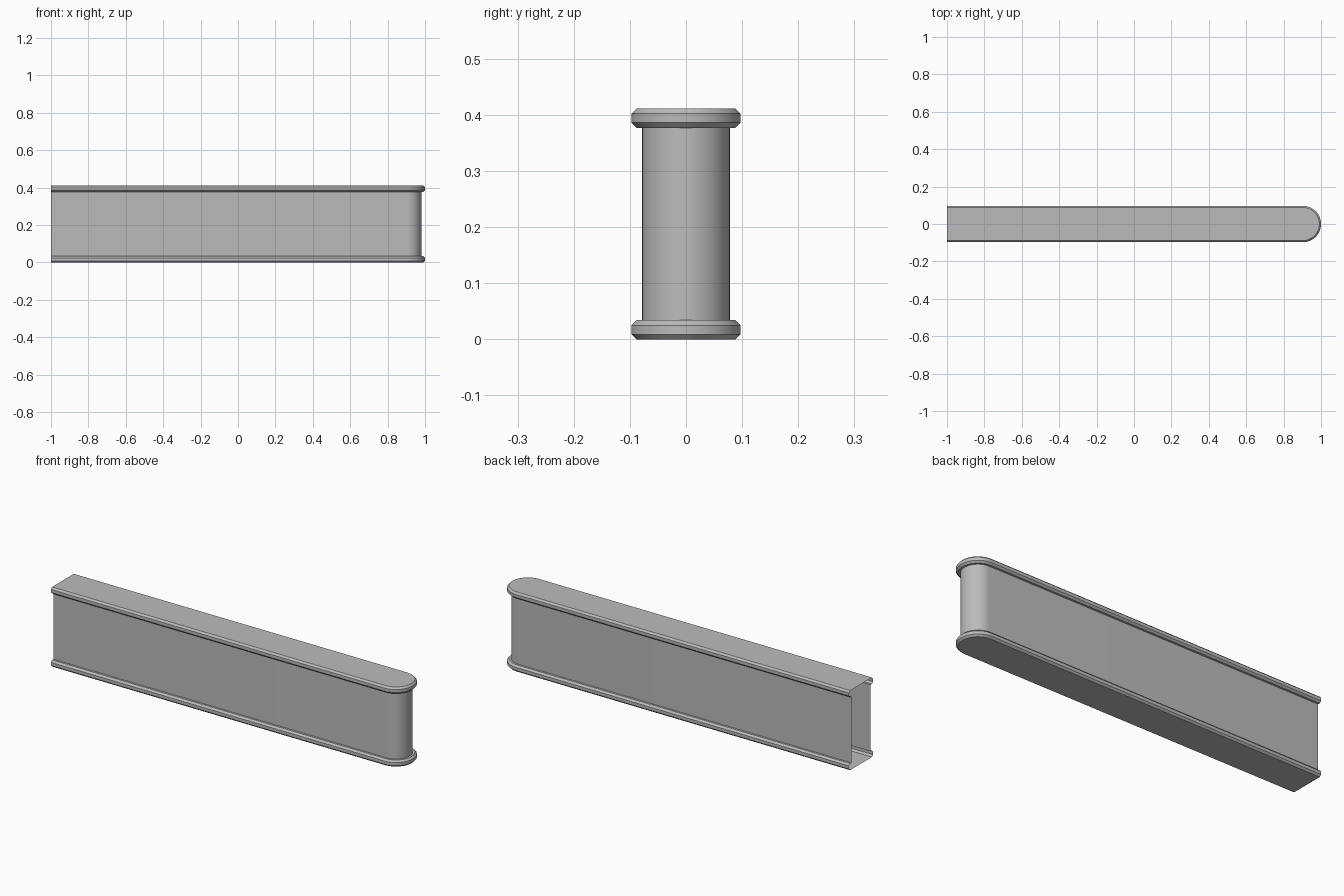
import bpy, bmesh
from math import sin, cos, pi

if "Cube" in bpy.data.objects:
    bpy.data.objects.remove(bpy.data.objects["Cube"])

HEIGHT = 0.411
RIM_R, WALL_R, CHAMFER = 0.0975, 0.078, 0.009
RIM_H = 0.034
ARC_X = 1 - RIM_R
STEPS = 24

grey = bpy.data.materials.new("plain grey")
grey.use_nodes = True
colour = (0.5, 0.5, 0.5, 1)
grey.diffuse_color = colour
grey.node_tree.nodes["Principled BSDF"].inputs["Base Color"].default_value = colour


def outline(r):
    """Long U shape: straight side, half-round nose, straight side."""
    arc = [-pi / 2 + pi * i / STEPS for i in range(STEPS + 1)]
    nose = [(ARC_X + r * cos(a), r * sin(a)) for a in arc]
    return [(-1, -r)] + nose + [(-1, r)]


def sweep(name, profile, cap=None):
    """Sweep (radius, z) points, listed from low to high, around the outline."""
    bm = bmesh.new()
    rows = [[bm.verts.new((x, y, z)) for x, y in outline(r)] for r, z in profile]
    for low, high in zip(rows, rows[1:]):
        for i in range(len(low) - 1):
            bm.faces.new((low[i], low[i + 1], high[i + 1], high[i]))
    if cap == "top":
        bm.faces.new(rows[-1])
    elif cap == "bottom":
        bm.faces.new(rows[0][::-1])
    mesh = bpy.data.meshes.new(name)
    bm.to_mesh(mesh)
    bm.free()
    mesh.materials.append(grey)
    obj = bpy.data.objects.new(name, mesh)
    bpy.context.collection.objects.link(obj)
    bpy.ops.object.select_all(action="DESELECT")
    obj.select_set(True)
    bpy.context.view_layer.objects.active = obj
    bpy.ops.object.shade_smooth_by_angle(angle=pi / 6)


# Chamfered rim section, from its flat outer face in to the wall
inner = RIM_R - CHAMFER
rim = [(inner, 0), (RIM_R, CHAMFER), (RIM_R, RIM_H - CHAMFER),
       (inner, RIM_H), (WALL_R, RIM_H)]

# Hollow body, open at the square end
sweep("wall", [(WALL_R, RIM_H), (WALL_R, HEIGHT - RIM_H)])
sweep("lower_rim", rim, "bottom")
sweep("upper_rim", [(r, HEIGHT - z) for r, z in reversed(rim)], "top")
